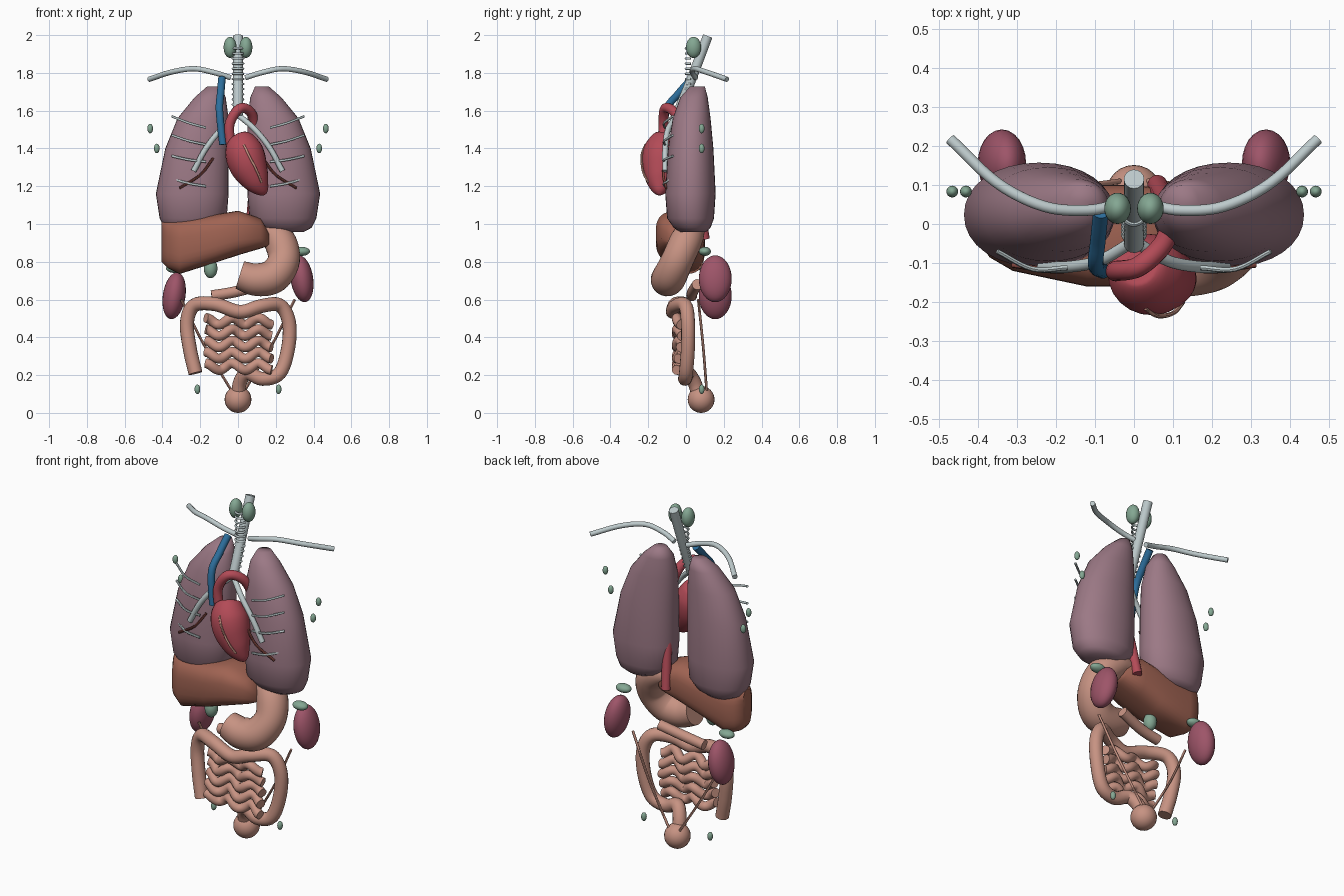
import bpy, bmesh, math
from mathutils import Vector

old = bpy.data.objects.get("Cube")
if old:
    bpy.data.objects.remove(old, do_unlink=True)


def material(name, *rgb):
    m = bpy.data.materials.new(name)
    m.use_nodes = True
    m.diffuse_color = (*rgb, 1)
    m.node_tree.nodes["Principled BSDF"].inputs["Base Color"].default_value = (*rgb, 1)
    return m


LUNG = material("dusky mauve", .33, .19, .235)
HEART = material("crimson", .45, .07, .095)
LIVER = material("liver brown", .35, .125, .085)
GUT = material("salmon", .57, .29, .225)
KIDNEY = material("plum red", .34, .09, .14)
GLAND = material("sage green", .23, .385, .29)
CARTILAGE = material("pale grey", .51, .59, .6)
VEIN = material("vein blue", .026, .156, .33)
VESSEL = material("dark vessel red", .22, .06, .048)


def finish(name, bm, mat, sharp=45):
    bmesh.ops.recalc_face_normals(bm, faces=bm.faces)
    me = bpy.data.meshes.new(name)
    bm.to_mesh(me)
    bm.free()
    me.materials.append(mat)
    ob = bpy.data.objects.new(name, me)
    bpy.context.collection.objects.link(ob)
    bpy.ops.object.select_all(action='DESELECT')
    ob.select_set(True)
    bpy.context.view_layer.objects.active = ob
    bpy.ops.object.shade_smooth_by_angle(angle=math.radians(sharp))
    return ob


def loft(name, rings, mat, sharp=45):
    """Skin a list of closed rings and cap both ends."""
    bm = bmesh.new()
    rows = [[bm.verts.new(p) for p in ring] for ring in rings]
    n = len(rows[0])
    for a, b in zip(rows, rows[1:]):
        for i in range(n):
            j = (i + 1) % n
            bm.faces.new((a[i], a[j], b[j], b[i]))
    bm.faces.new(rows[0])
    bm.faces.new(rows[-1])
    return finish(name, bm, mat, sharp)


def spline(points, steps):
    """Catmull-Rom interpolation of points of any dimension."""
    p = [Vector(q) for q in points]
    p = [p[0] * 2 - p[1]] + p + [p[-1] * 2 - p[-2]]
    out = []
    for a, b, c, d in zip(p, p[1:], p[2:], p[3:]):
        for k in range(steps):
            t = k / steps
            out.append((b * 2 + (c - a) * t + (a * 2 - b * 5 + c * 4 - d) * t**2
                        + (b * 3 - a - c * 3 + d) * t**3) / 2)
    return out + [p[-2]]


def tube(name, points, radius, mat, steps=6, sides=16):
    """Round tube along a smooth path; a fourth coordinate overrides the radius."""
    path = spline([(*q, radius) if len(q) == 3 else q for q in points], steps)
    centres = [q.to_3d() for q in path]
    rings, u = [], None
    for i, c in enumerate(centres):
        t = (centres[min(i + 1, len(path) - 1)] - centres[max(i - 1, 0)]).normalized()
        u = t.orthogonal() if u is None else u - t * u.dot(t)
        u.normalize()
        v = t.cross(u)
        angles = [math.tau * k / sides for k in range(sides)]
        rings.append([c + (u * math.cos(a) + v * math.sin(a)) * path[i][3] for a in angles])
    return loft(name, rings, mat)


def ellipsoid(name, centre, radii, mat, tilt=0):
    bm = bmesh.new()
    bmesh.ops.create_uvsphere(bm, u_segments=24, v_segments=16, radius=1)
    bmesh.ops.scale(bm, vec=radii, verts=bm.verts)
    ob = finish(name, bm, mat)
    ob.location = centre
    ob.rotation_euler.y = tilt
    return ob


def oval(lo, hi, power=1, n=32):
    """Rounded outline filling the box from lo to hi."""
    soft = lambda w: math.copysign(abs(w) ** power, w)
    for k in range(n):
        a = math.tau * k / n
        yield ((lo[0] + hi[0]) / 2 + soft(math.cos(a)) * (hi[0] - lo[0]) / 2,
               (lo[1] + hi[1]) / 2 + soft(math.sin(a)) * (hi[1] - lo[1]) / 2)


# Paired organs: s is +1 on the model's left, -1 on its right
LUNG_SECTIONS = [  # z, inner x, outer x, front y, back y
    (1.727, .09, .165, .02, .1), (1.67, .065, .23, -.03, .115), (1.56, .05, .32, -.07, .13),
    (1.4, .05, .385, -.095, .145), (1.16, .05, .435, -.11, .157),
    (1.03, .06, .415, -.1, .148), (.98, .11, .39, -.065, .13), (.957, .17, .345, -.03, .105)]
AIRWAYS = [(1.51, 1.57), (1.42, 1.47), (1.33, 1.36), (1.2, 1.24)]  # inner z, outer z
for s, side in ((1, "left"), (-1, "right")):
    loft(side + "_lung", [[(s * x, y, z) for x, y in oval((x0, y0), (x1, y1), .95)]
                          for z, x0, x1, y0, y1 in LUNG_SECTIONS], LUNG, 100)
    tube(side + "_collarbone", [(s * .04, .05, 1.775), (s * .12, .035, 1.8), (s * .23, .045, 1.822),
                                (s * .35, .105, 1.805), (s * .47, .217, 1.766)], .014, CARTILAGE)
    tube(side + "_bronchus", [(s * .01, -.05, 1.57), (s * .09, -.095, 1.5), (s * .17, -.11, 1.4),
                              (s * .235, -.11, 1.28)], .015, CARTILAGE)
    for i, (z0, z1) in enumerate(AIRWAYS):
        tube(f"{side}_airway_{i}", [(s * .17, -.112, z0), (s * .26, -.115, (z0 + z1) / 2 - .005),
                                    (s * .35, -.07, z1)], .0065, CARTILAGE, sides=8)
    tube(side + "_lung_vessel", [(s * .13, -.11, 1.35), (s * .2, -.12, 1.26), (s * .31, -.105, 1.19)],
         .007, VESSEL, sides=8)
    ellipsoid(side + "_thyroid_lobe", (s * .042, .04, 1.935), (.034, .04, .056), GLAND)
    drop = 0 if s > 0 else .09
    ellipsoid(side + "_kidney", (s * .338, .155, .71 - drop), (.06, .087, .125), KIDNEY, -s * .15)
    ellipsoid(side + "_adrenal_gland", (s * .335, .1, .855 - drop), (.046, .032, .024), GLAND)
    tube(side + "_ureter", [(s * .3, .065, .6), (s * .18, .09, .36), (s * .03, .11, .11)],
         .007, GUT, sides=8)
    for i, (x, z) in enumerate([(.465, 1.505), (.43, 1.4), (.215, .125)]):
        ellipsoid(f"{side}_lymph_node_{i}", (s * x, .083, z), (.015, .015, .025), GLAND)

# Windpipe with its half rings
tube("windpipe", [(0, .115, 2 - .005), (0, .03, 1.77), (0, -.05, 1.57)], .026, CARTILAGE)
for i in range(13):
    z = 1.93 - i * .027
    y = .025 - max(0, 1.74 - z) * .35
    arc = [(.028 * math.cos(a), y + .026 * math.sin(a), z)
           for a in (math.pi * (1 + k / 6) for k in range(7))]
    tube(f"windpipe_ring_{i}", arc, .006, CARTILAGE, steps=2, sides=8)

# Heart and great vessels
tube("heart", [(.01, -.11, 1.468, .035), (.015, -.115, 1.452, .07), (.03, -.125, 1.39, .1),
               (.055, -.133, 1.31, .1), (.095, -.14, 1.23, .073), (.13, -.14, 1.175, .036),
               (.142, -.14, 1.155, .01)], 0, HEART, sides=24)
tube("aorta", [(-.04, -.12, 1.42), (-.044, -.12, 1.53), (.01, -.11, 1.612), (.068, -.06, 1.59),
               (.092, -.01, 1.5), (.095, .02, 1.35), (.08, .06, 1.15), (.06, .1, .92)], .026, HEART)
tube("vena_cava", [(-.085, .03, 1.77), (-.092, -.04, 1.69), (-.098, -.105, 1.6),
                   (-.08, -.12, 1.42)], .02, VEIN)
tube("coronary_artery", [(.03, -.215, 1.42), (.06, -.235, 1.36), (.1, -.228, 1.28),
                         (.125, -.2, 1.22)], .006, GUT, sides=8)

# Liver: sections along x
LIVER_SECTIONS = [  # x, front y, back y, bottom z, top z
    (-.405, -.03, .05, .8, 1.01), (-.37, -.085, .09, .765, 1.017), (-.31, -.12, .1, .735, 1.025),
    (-.12, -.16, .1, .795, 1.05), (0, -.16, .1, .835, 1.07), (.12, -.13, .085, .87, 1.03),
    (.165, -.07, .03, .885, .95)]
loft("liver", [[(x, y, z) for y, z in oval((y0, z0), (y1, z1), .7)]
               for x, y0, y1, z0, z1 in LIVER_SECTIONS], LIVER)
ellipsoid("gallbladder", (-.145, -.04, .765), (.036, .036, .052), GLAND)

# Digestive tract
tube("stomach", [(.07, .04, .98, .045), (.15, .03, .965, .07), (.22, 0, .91, .085),
                 (.243, -.045, .81, .085), (.19, -.085, .725, .09), (.1, -.1, .705, .087),
                 (.01, -.1, .73, .076)], 0, GUT, sides=24)
tube("pancreas", [(-.14, .03, .62), (-.02, .035, .64), (.13, .06, .68)], .029, GUT)
tube("large_intestine", [(-.225, -.015, .21), (-.255, 0, .34), (-.27, .01, .48), (-.23, -.005, .57),
                         (-.12, -.055, .575), (.01, -.07, .535), (.12, -.055, .565), (.22, -.005, .57),
                         (.27, .01, .48), (.265, .01, .34), (.22, 0, .21), (.13, -.005, .18),
                         (.05, .01, .21), (.01, .045, .16), (0, .07, .08)], .037, GUT)
for row in range(5):
    z = .485 - row * .06
    wave = [(-.17 + k * .0145, -.035 + .014 * math.sin(k * .55 + row),
             z + .018 * math.cos(k * math.pi / 4.8)) for k in range(25)]
    tube(f"small_intestine_{row}", wave, .026, GUT, steps=2)
ellipsoid("bladder", (0, .08, .071), (.071, .071, .071), GUT)
